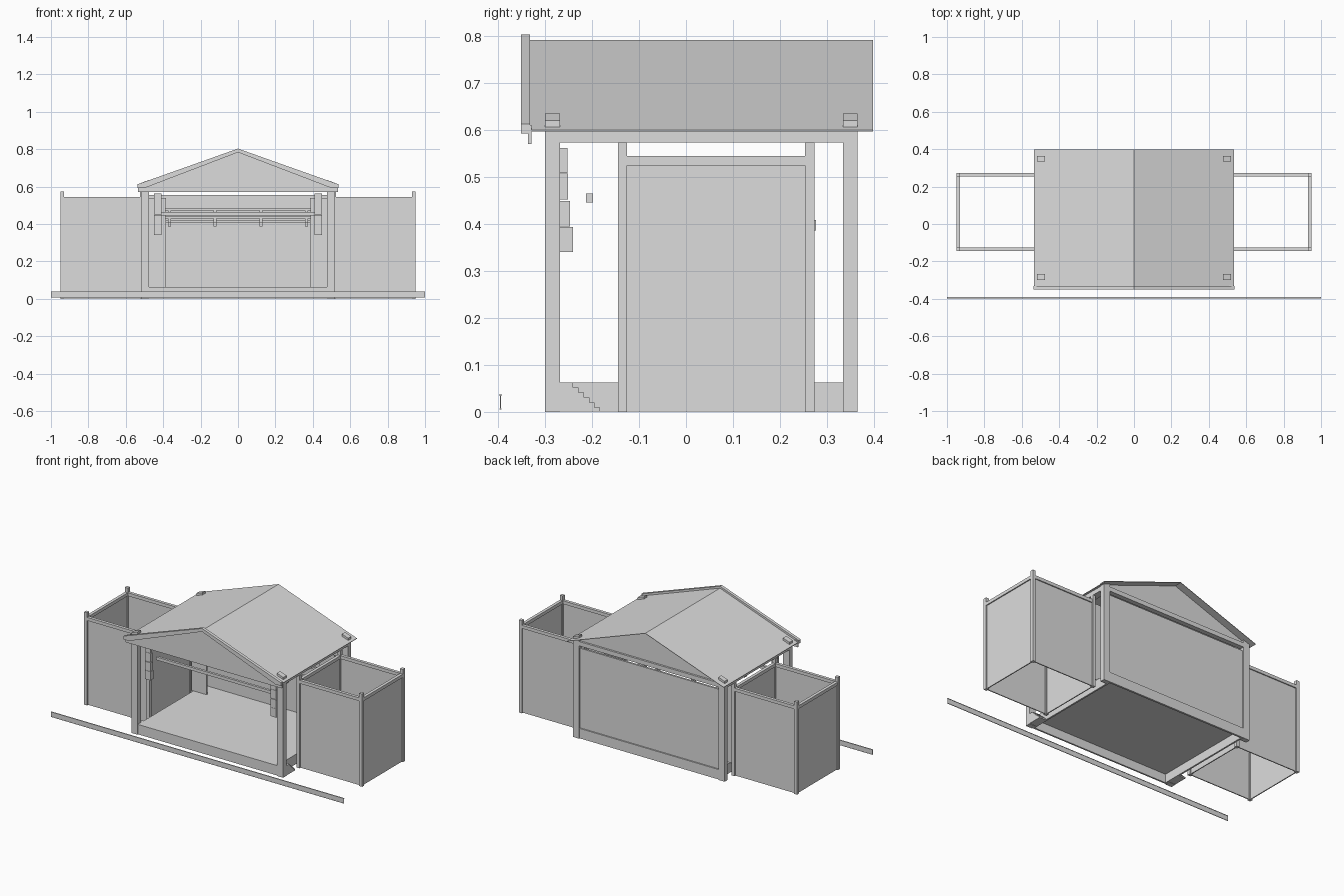
import bpy, bmesh

if "Cube" in bpy.data.objects:
    bpy.data.objects.remove(bpy.data.objects["Cube"])

grey = bpy.data.materials.new("plain_grey")
grey.diffuse_color = (0.72, 0.72, 0.72, 1)
grey.use_nodes = True
grey.node_tree.nodes["Principled BSDF"].inputs["Base Color"].default_value = grey.diffuse_color


def finish(name, bm):
    bmesh.ops.recalc_face_normals(bm, faces=bm.faces)
    me = bpy.data.meshes.new(name)
    bm.to_mesh(me)
    bm.free()
    me.materials.append(grey)
    ob = bpy.data.objects.new(name, me)
    bpy.context.collection.objects.link(ob)
    return ob


def box(name, x0, x1, y0, y1, z0, z1):
    bm = bmesh.new()
    bmesh.ops.create_cube(bm, size=1)
    for v in bm.verts:
        v.co = ((x0 + x1) / 2 + v.co.x * (x1 - x0),
                (y0 + y1) / 2 + v.co.y * (y1 - y0),
                (z0 + z1) / 2 + v.co.z * (z1 - z0))
    return finish(name, bm)


def pair(name, x0, x1, *rest):
    """A box on the right and its mirror on the left."""
    box(name + "_right", x0, x1, *rest)
    box(name + "_left", -x1, -x0, *rest)


def prism(name, points, axis, a, b):
    """Extrude an outline along axis 'x' (points are y,z) or 'y' (points are x,z)."""
    bm = bmesh.new()
    place = (lambda p: (a, *p)) if axis == 'x' else (lambda p: (p[0], a, p[1]))
    face = bm.faces.new([bm.verts.new(place(p)) for p in points])
    ext = bmesh.ops.extrude_face_region(bm, geom=[face])
    move = (b - a, 0, 0) if axis == 'x' else (0, b - a, 0)
    bmesh.ops.translate(bm, vec=move,
                        verts=[g for g in ext["geom"] if isinstance(g, bmesh.types.BMVert)])
    return finish(name, bm)


def roof_z(x):
    return 0.791 - 0.191 * abs(x) / 0.535


# Hollow stage platform: floor slab on a skirt, with the back wall above
box("floor", -0.476, 0.476, -0.298, 0.36, 0.055, 0.063)
box("skirt_front", -0.476, 0.476, -0.298, -0.288, 0.002, 0.055)
box("skirt_back", -0.476, 0.476, 0.35, 0.362, 0.002, 0.063)
pair("skirt_side", 0.466, 0.476, -0.288, 0.35, 0.002, 0.055)
box("back_wall", -0.476, 0.476, 0.342, 0.354, 0.063, 0.555)

# Corner posts with sloped tops poking through the roof, and the beams tying them
for y0, y1, end in ((-0.30, -0.268, "front"), (0.334, 0.364, "back")):
    for s, side in ((1, "right"), (-1, "left")):
        top = [(s * 0.519, roof_z(0.519) + 0.014), (s * 0.476, roof_z(0.476) + 0.014)]
        prism(f"{end}_post_{side}", [(s * 0.476, 0), (s * 0.519, 0)] + top, 'y', y0, y1)
    box(end + "_beam", -0.476, 0.476, y0, y1, 0.573, 0.6)
pair("side_beam", 0.476, 0.519, -0.268, 0.334, 0.573, 0.6)

# Gabled roof sheet, gable panels, front rake trim and fascia
prism("roof", [(-0.535, 0.6), (0, 0.791), (0.535, 0.6), (0.535, 0.597),
               (0, 0.788), (-0.535, 0.597)], 'y', -0.332, 0.397)
gable = [(-0.519, 0.6), (0.519, 0.6), (0, 0.787)]
prism("gable_front", gable, 'y', -0.338, -0.33)
prism("gable_back", gable, 'y', 0.344, 0.352)
prism("rake_trim", [(-0.538, 0.592), (-0.538, 0.612), (0, 0.803), (0.538, 0.612),
                    (0.538, 0.592), (0.5, 0.592), (0, 0.783), (-0.5, 0.592)],
      'y', -0.351, -0.332)
box("fascia", -0.535, 0.535, -0.336, -0.328, 0.57, 0.61)

# Side stairs going down towards the back
steps, depth, rise = 6, 0.0115, 0.0105
outline = [(-0.268, 0.002), (-0.268, 0.063)]
for i in range(steps):
    y, z = -0.24 + i * depth, 0.063 - i * rise
    outline += [(y, z), (y, z - rise)]
outline[-1] = (outline[-1][0], 0.002)
for side, x0 in (("right", 0.476), ("left", -0.519)):
    prism("stairs_" + side, outline, 'x', x0, x0 + 0.043)

# Open-topped side rooms: posts, wall panels and top rails
for y0, y1, end in ((-0.145, -0.125, "front"), (0.253, 0.273, "back")):
    mid = (y0 + y1) / 2
    pair("room_outer_post_" + end, 0.93, 0.95, y0, y1, 0, 0.573)
    pair("room_inner_post_" + end, 0.503, 0.523, y0, y1, 0, 0.573)
    pair("room_panel_" + end, 0.523, 0.93, mid - 0.003, mid + 0.003, 0.002, 0.526)
    pair("room_rail_" + end, 0.523, 0.93, y0 + 0.0005, y1 - 0.0005, 0.524, 0.544)
for x0, x1, end in ((0.503, 0.523, "inner"), (0.93, 0.95, "outer")):
    mid = (x0 + x1) / 2
    pair("room_panel_" + end, mid - 0.003, mid + 0.003, -0.125, 0.253, 0.002, 0.526)
    pair("room_rail_" + end, x0 + 0.0005, x1 - 0.0005, -0.125, 0.253, 0.524, 0.544)

# Wing panels at the back of the stage
pair("wing_panel", 0.385, 0.49, 0.244, 0.25, 0.063, 0.54)

# Hanging speaker columns, each box a little deeper than the one above
for i, (z0, z1, back) in enumerate(((0.508, 0.562, -0.252), (0.452, 0.507, -0.251),
                                    (0.395, 0.449, -0.246), (0.34, 0.394, -0.24))):
    pair(f"speaker_{i}", 0.41, 0.449, -0.268, back, z0, z1)

# Lighting bars with small lamps
box("front_light_bar", -0.41, 0.41, -0.213, -0.198, 0.446, 0.465)
for i, (y, z) in enumerate(((-0.05, 0.479), (0.1, 0.437), (0.262, 0.415))):
    box(f"light_bar_{i}", -0.39, 0.39, y - 0.006, y + 0.006, z - 0.007, z + 0.007)
    for j, x in enumerate((-0.365, -0.122, 0.122, 0.365)):
        box(f"lamp_{i}_{j}", x - 0.008, x + 0.008, y - 0.014, y + 0.014, z - 0.029, z - 0.007)

# Long low barrier strip in front, with thin flanges
box("front_strip", -1, 1, -0.395, -0.393, 0.008, 0.037)
box("front_strip_cap", -1, 1, -0.397, -0.391, 0.036, 0.038)
box("front_strip_foot", -1, 1, -0.396, -0.392, 0.006, 0.008)
